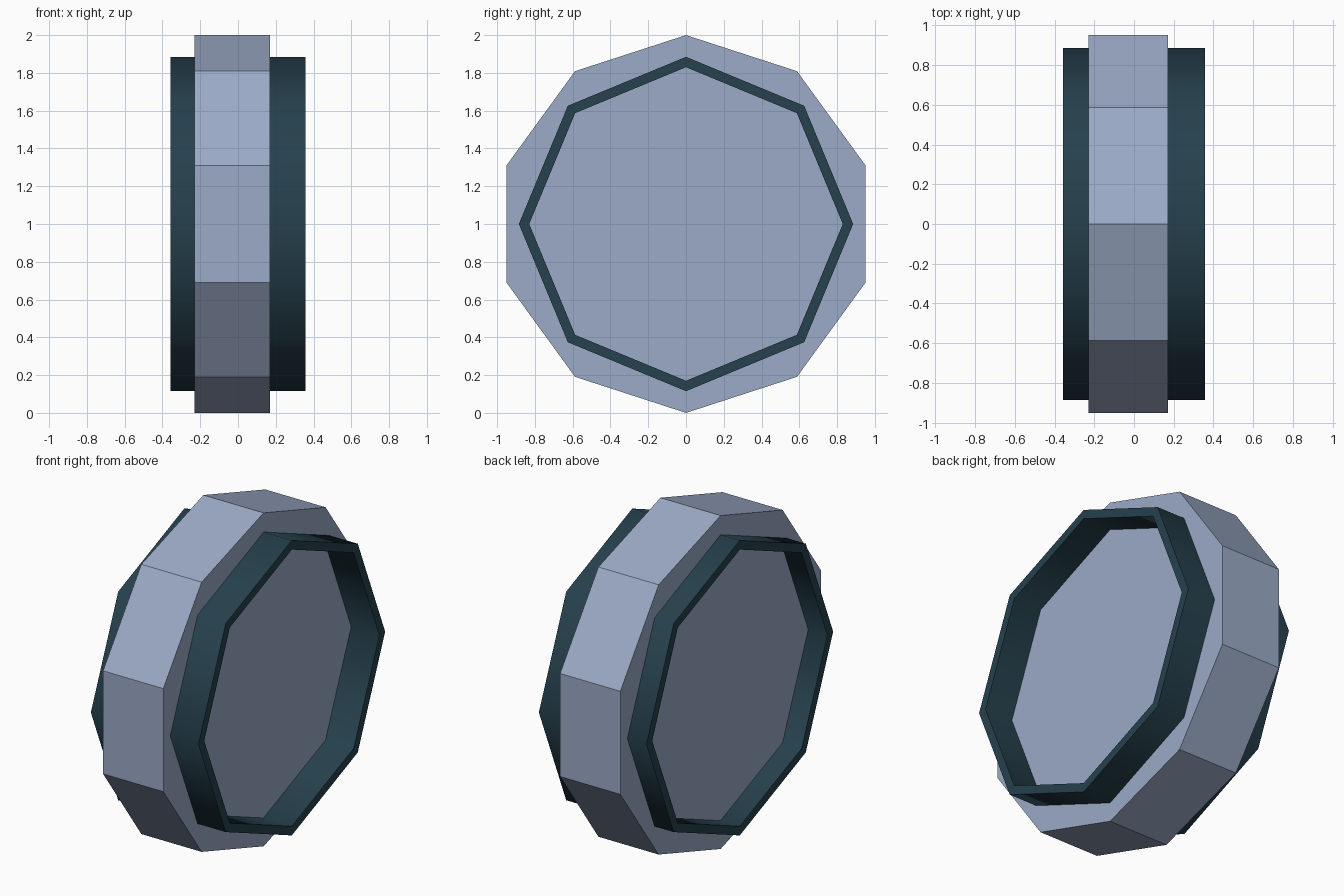
import bpy, bmesh, math
from mathutils import Vector

cube = bpy.data.objects.get("Cube")
if cube:
    bpy.data.objects.remove(cube, do_unlink=True)


def make_material(name, rgb):
    mat = bpy.data.materials.new(name)
    mat.use_nodes = True
    color = (*rgb, 1.0)
    mat.diffuse_color = color
    mat.node_tree.nodes["Principled BSDF"].inputs["Base Color"].default_value = color
    return mat


def spun_part(name, profile, sides, mat, closed=False):
    """Turn an (x, radius) profile about the wheel axle, with a corner at the top."""
    bm = bmesh.new()
    verts = [bm.verts.new((x, 0, r)) for x, r in profile]
    pairs = list(zip(verts, verts[1:]))
    if closed:
        pairs.append((verts[-1], verts[0]))
    edges = [bm.edges.new(p) for p in pairs]
    bmesh.ops.spin(bm, geom=verts + edges, cent=(0, 0, 0), axis=(1, 0, 0),
                   angle=math.tau, steps=sides)
    bmesh.ops.remove_doubles(bm, verts=bm.verts, dist=0.0005)
    if not closed:
        # Flat caps over the two open ends
        bmesh.ops.holes_fill(bm, edges=[e for e in bm.edges if e.is_boundary], sides=sides)
    bmesh.ops.recalc_face_normals(bm, faces=bm.faces)
    bmesh.ops.translate(bm, verts=bm.verts, vec=Vector((0, 0, 1)))
    mesh = bpy.data.meshes.new(name)
    bm.to_mesh(mesh)
    bm.free()
    mesh.materials.append(mat)
    obj = bpy.data.objects.new(name, mesh)
    bpy.context.collection.objects.link(obj)
    return obj


steel = make_material("pale blue steel", (0.33, 0.405, 0.57))
teal = make_material("dark teal", (0.019, 0.052, 0.074))

# Ten-sided solid drum
spun_part("drum", [(-0.23, 1.0), (0.17, 1.0)], 10, steel)

# Eight-sided hollow rim, standing out on both sides of the drum
rim = spun_part("rim", [(-0.357, 0.885), (0.357, 0.885), (0.357, 0.83), (-0.357, 0.83)],
                8, teal, closed=True)

# Smooth round the rim, sharp at its lips
bpy.ops.object.select_all(action="DESELECT")
rim.select_set(True)
bpy.context.view_layer.objects.active = rim
bpy.ops.object.shade_smooth_by_angle(angle=math.radians(60))
